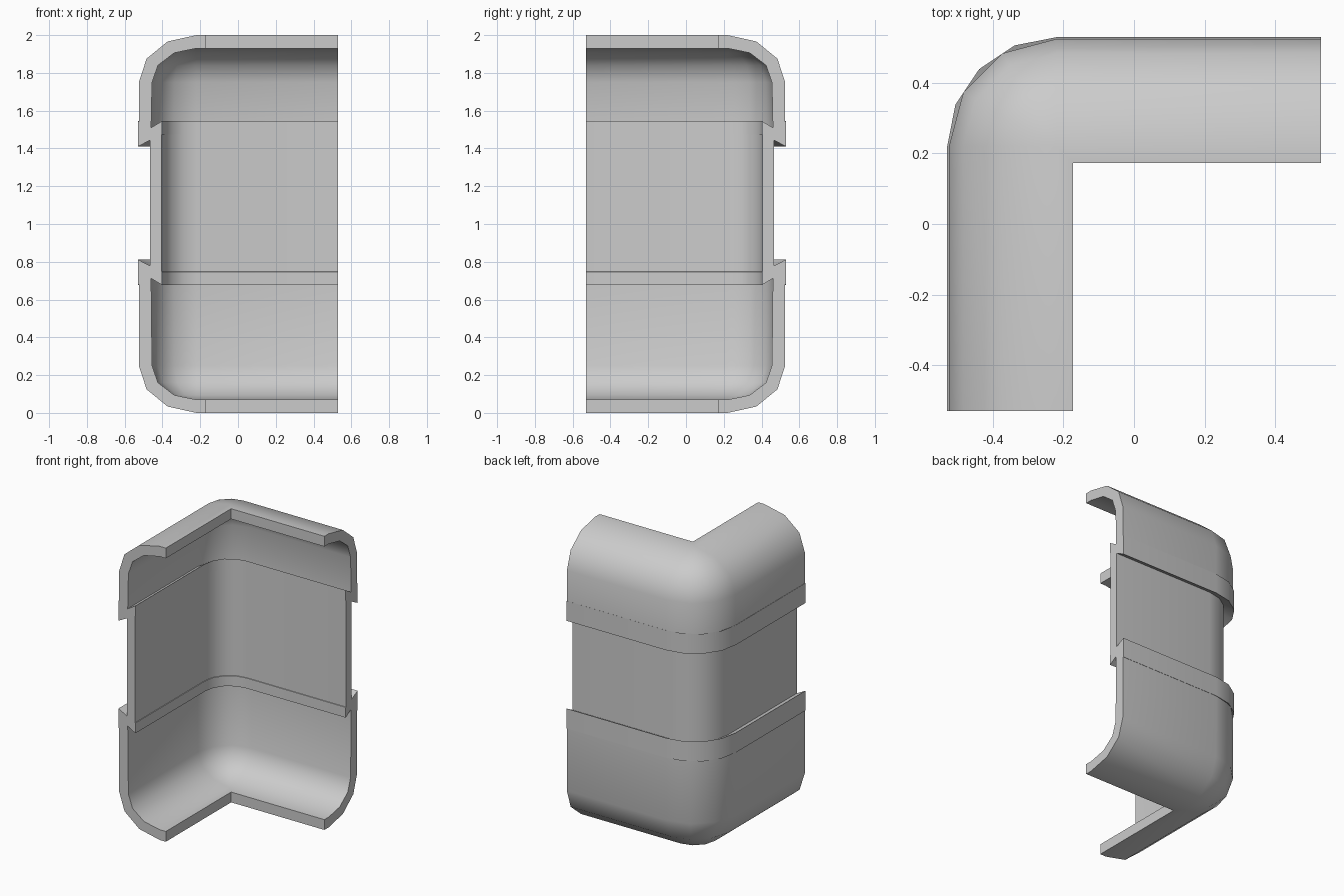
import bpy, bmesh
from math import sin, cos, pi, radians

if "Cube" in bpy.data.objects:
    bpy.data.objects.remove(bpy.data.objects["Cube"])

END = 0.53      # where both arms stop
CORE = 0.22     # centre of the corner rounding


def path(w, segs):
    """L-shaped path at distance w from the axes, with a rounded corner."""
    r = max(w - CORE, 0)
    c = w - r
    arc = [(-c + r * cos(pi - i * pi / 2 / segs), c + r * sin(pi - i * pi / 2 / segs))
           for i in range(segs + 1)]
    return [(-w, -END)] + arc + [(END, w)]


def sweep(name, profile, segs):
    """Sweep a closed (w, z) profile round the corner and cap both ends."""
    bm = bmesh.new()
    rails = [[bm.verts.new((x, y, z)) for x, y in path(w, segs)] for w, z in profile]
    n = len(rails)
    for k in range(n):
        a, b = rails[k], rails[(k + 1) % n]
        for i in range(len(a) - 1):
            bm.faces.new((a[i], a[i + 1], b[i + 1], b[i]))
    bm.faces.new([r[0] for r in rails])
    bm.faces.new([r[-1] for r in reversed(rails)])
    bmesh.ops.remove_doubles(bm, verts=bm.verts, dist=1e-5)
    bmesh.ops.recalc_face_normals(bm, faces=bm.faces)
    me = bpy.data.meshes.new(name)
    bm.to_mesh(me)
    bm.free()
    ob = bpy.data.objects.new(name, me)
    bpy.context.collection.objects.link(ob)
    bpy.ops.object.select_all(action='DESELECT')
    ob.select_set(True)
    bpy.context.view_layer.objects.active = ob
    bpy.ops.object.shade_smooth_by_angle(angle=radians(40))
    return ob


def bend(rw, rz):
    """Quarter-round of the shell, from flat top to upright wall."""
    return [(CORE + rw * sin(i * pi / 6), 1.75 + rz * cos(i * pi / 6)) for i in range(4)]


# upper shell: open lip, rounded shoulder, wall
outer = [(0.173, 2.0)] + bend(0.305, 0.25)
inner = bend(0.235, 0.18)[::-1] + [(0.173, 1.93)]
sweep("upper_shell", outer + [(0.525, 1.48), (0.46, 1.51)] + inner, 3)

# lower shell: same shape upside down with a taller wall
flip = lambda pts: [(w, 2 - z) for w, z in pts]
sweep("lower_shell", flip(outer) + [(0.525, 0.74), (0.46, 0.71)] + flip(inner), 3)

# pinched trim bands at the joints
band = [(0.53, 1.545), (0.53, 1.41), (0.465, 1.444), (0.402, 1.475), (0.402, 1.545), (0.46, 1.51)]
sweep("upper_band", band, 4)
sweep("lower_band", [(w, 2.222 - z) for w, z in band], 4)

# recessed middle panel
sweep("middle_panel", [(0.465, 1.475), (0.465, 0.747), (0.405, 0.747), (0.405, 1.475)], 4)
